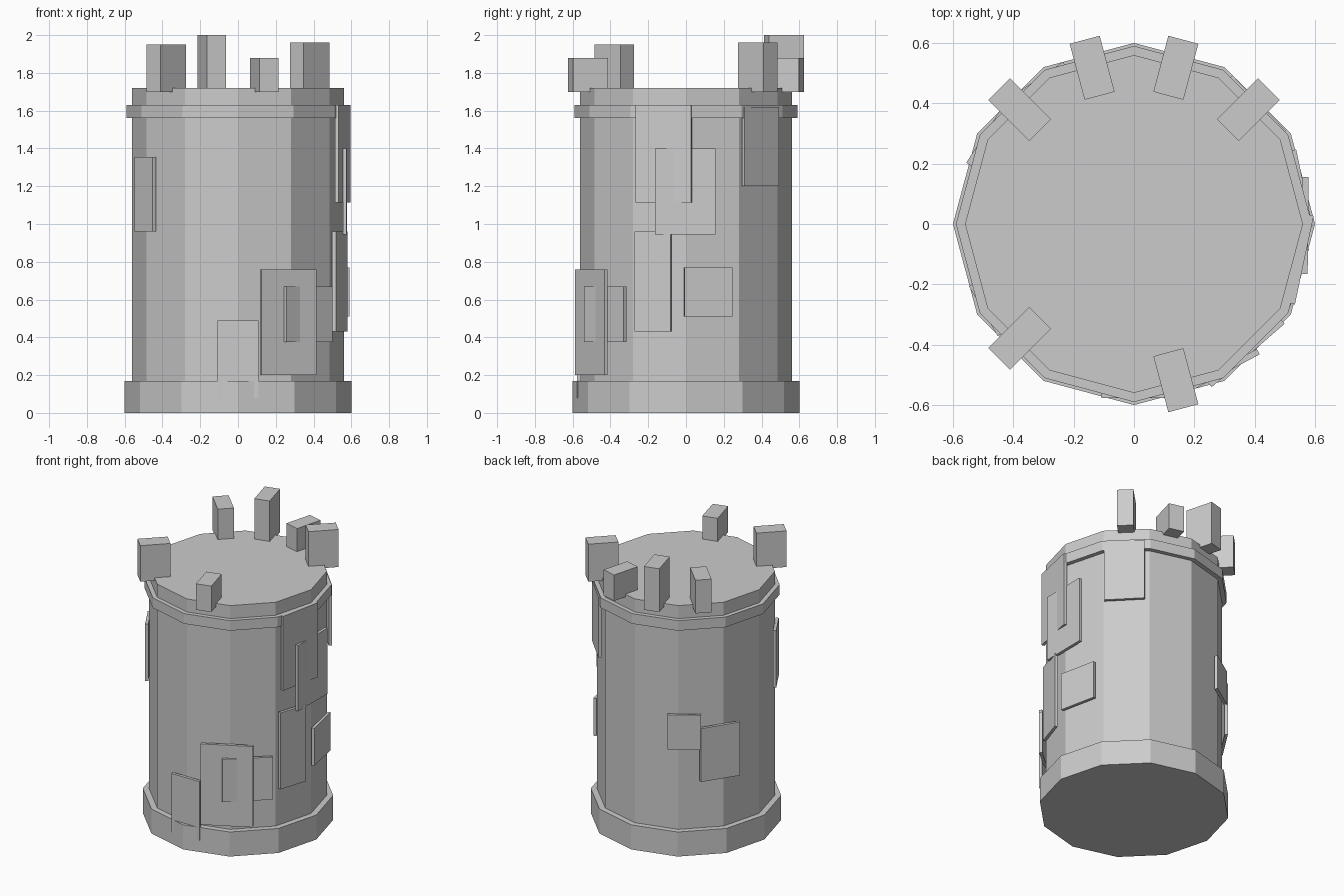
import bpy
from math import radians, cos, sin

if "Cube" in bpy.data.objects:
    bpy.data.objects.remove(bpy.data.objects["Cube"])


def drum(name, radius, z0, z1):
    """Twelve-sided drum with a corner on the +x axis."""
    bpy.ops.mesh.primitive_cylinder_add(vertices=12, radius=radius, depth=z1 - z0,
                                        location=(0, 0, (z0 + z1) / 2))
    ob = bpy.context.object
    ob.name = name
    # cylinder corners fall on multiples of 30 degrees already
    return ob


def radial_box(name, angle, radius, depth, width, z0, z1):
    """Box facing outwards at the given angle around the tower."""
    a = radians(angle)
    bpy.ops.mesh.primitive_cube_add(size=1, rotation=(0, 0, a),
                                    location=(radius * cos(a), radius * sin(a), (z0 + z1) / 2))
    ob = bpy.context.object
    ob.name = name
    ob.scale = (depth, width, z1 - z0)
    return ob


# Tower body
drum("tower_base", 0.60, 0.0, 0.17)
drum("tower_wall", 0.56, 0.0, 1.72)
drum("tower_band", 0.59, 1.56, 1.63)

# Broken battlements: angle, top height
for angle, top in [(45, 1.96), (75, 1.88), (105, 2.0), (135, 1.93), (225, 1.95), (285, 1.88)]:
    radial_box("battlement", angle, 0.536, 0.192, 0.103, 1.70, top)

# Thin stone slabs on the wall: angle, width, bottom, top
slabs = [
    (210, 0.19, 0.96, 1.355),
    (270, 0.215, 0.08, 0.49),
    (298, 0.33, 0.20, 0.76),
    (311, 0.32, 0.375, 0.67),
    (342, 0.20, 0.43, 0.96),
    (348, 0.30, 1.115, 1.63),
    (359.5, 0.32, 0.945, 1.40),
    (12, 0.26, 0.51, 0.77),
    (44, 0.255, 1.20, 1.62),
    (124, 0.21, 0.73, 0.97),
    (147, 0.265, 0.51, 0.88),
]
for angle, width, z0, z1 in slabs:
    radial_box("wall_slab", angle, 0.567, 0.02, width, z0, z1)
